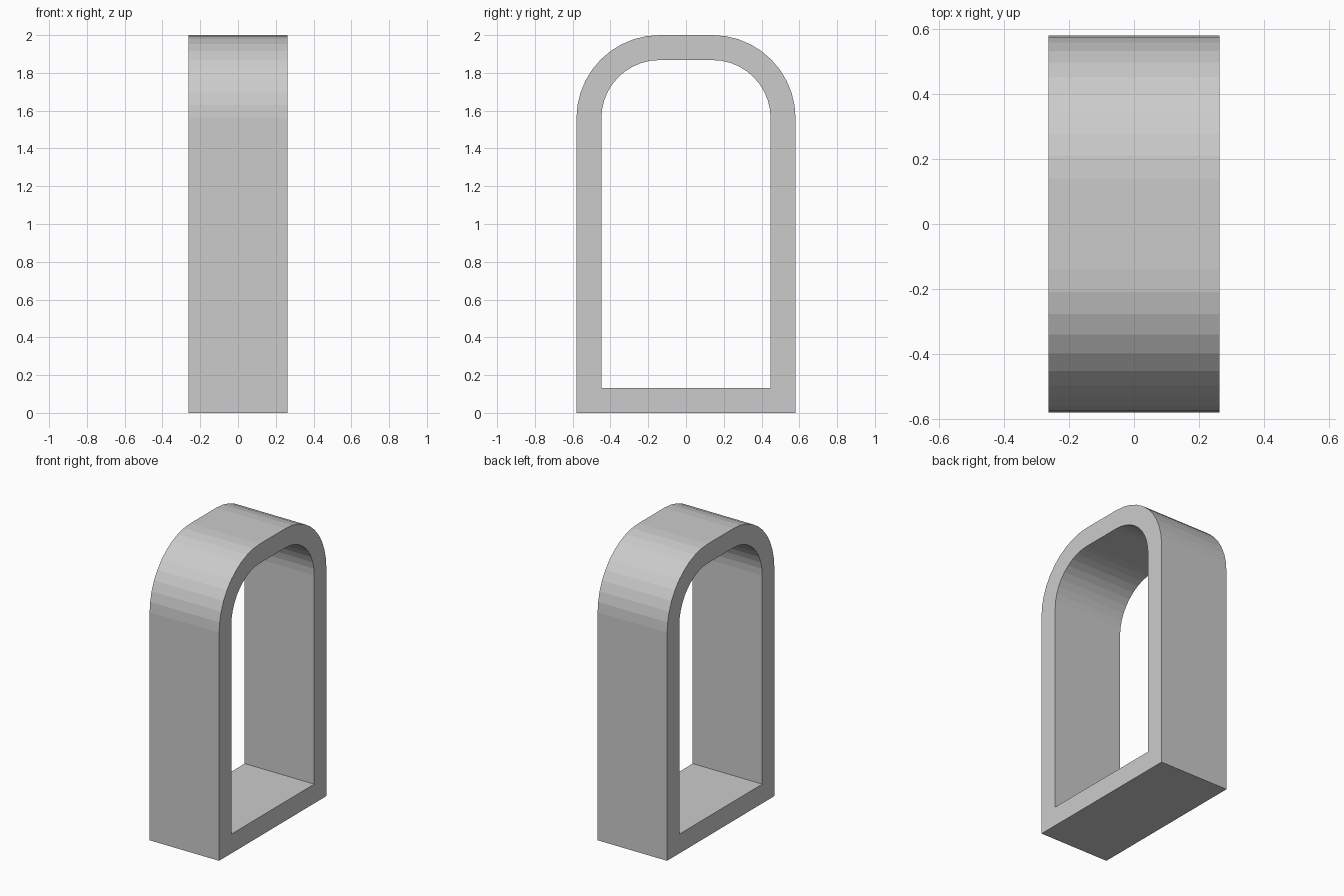
import bpy, bmesh, math

if "Cube" in bpy.data.objects:
    bpy.data.objects.remove(bpy.data.objects["Cube"])

HALF_DEPTH = 0.263
SEGMENTS = 10
WALL = 0.132


def arch_profile(half_w, bottom, top, radius):
    """Square-bottomed outline with two rounded top corners, as (y, z)."""
    pts = [(-half_w, bottom), (half_w, bottom)]
    for side, start in ((1, 0), (-1, 90)):
        for i in range(SEGMENTS + 1):
            a = math.radians(start + 90 * i / SEGMENTS)
            pts.append((side * (half_w - radius) + radius * math.cos(a),
                        top - radius + radius * math.sin(a)))
    return pts


outer = arch_profile(0.58, 0.0, 2.0, 0.44)
inner = arch_profile(0.58 - WALL, WALL, 2.0 - WALL, 0.44 - WALL)

# Arched frame: ring between the two outlines, extruded along x
bm = bmesh.new()
ring_o = [bm.verts.new((-HALF_DEPTH, y, z)) for y, z in outer]
ring_i = [bm.verts.new((-HALF_DEPTH, y, z)) for y, z in inner]
n = len(outer)
faces = []
for i in range(n):
    j = (i + 1) % n
    faces.append(bm.faces.new((ring_o[i], ring_o[j], ring_i[j], ring_i[i])))
ext = bmesh.ops.extrude_face_region(bm, geom=faces, use_keep_orig=True)
moved = [v for v in ext["geom"] if isinstance(v, bmesh.types.BMVert)]
bmesh.ops.translate(bm, verts=moved, vec=(2 * HALF_DEPTH, 0, 0))
bmesh.ops.recalc_face_normals(bm, faces=bm.faces[:])

mesh = bpy.data.meshes.new("arched_frame")
bm.to_mesh(mesh)
bm.free()
frame = bpy.data.objects.new("arched_frame", mesh)
bpy.context.collection.objects.link(frame)
